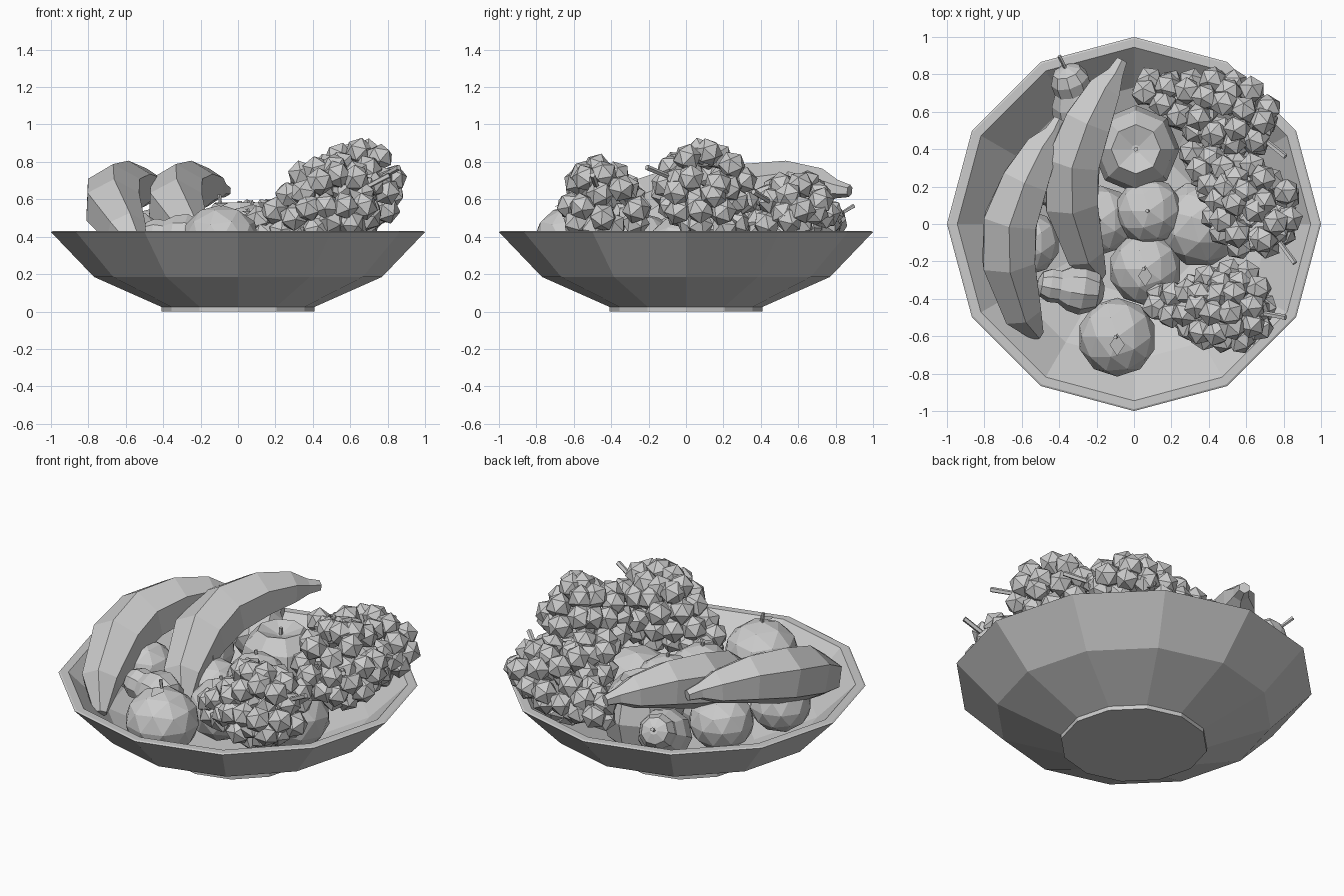
import bpy, bmesh, math, random
from mathutils import Vector, Matrix

random.seed(4)
if "Cube" in bpy.data.objects:
    bpy.data.objects.remove(bpy.data.objects["Cube"])

grey = bpy.data.materials.new("plain_grey")
grey.use_nodes = True
COLOUR = (0.6, 0.6, 0.6, 1)
grey.diffuse_color = COLOUR
grey.node_tree.nodes["Principled BSDF"].inputs["Base Color"].default_value = COLOUR


def finish(name, bm):
    bmesh.ops.recalc_face_normals(bm, faces=bm.faces)
    mesh = bpy.data.meshes.new(name)
    bm.to_mesh(mesh)
    bm.free()
    mesh.materials.append(grey)
    obj = bpy.data.objects.new(name, mesh)
    bpy.context.collection.objects.link(obj)


def frame(loc, axis):
    """Matrix placing local z along the axis at loc."""
    turn = Vector(axis).to_track_quat('Z', 'Y').to_matrix().to_4x4()
    return Matrix.Translation(loc) @ turn


def skin(bm, rings):
    """Join rings of points with side faces and cap both ends."""
    rows = [[bm.verts.new(p) for p in ring] for ring in rings]
    n = len(rows[0])
    for a, b in zip(rows, rows[1:]):
        for i in range(n):
            j = (i + 1) % n
            bm.faces.new((a[i], a[j], b[j], b[i]))
    bm.faces.new(rows[0])
    bm.faces.new(rows[-1])


def ring(r, z, sides, m=Matrix()):
    return [m @ Vector((r * math.cos(i * math.tau / sides),
                        r * math.sin(i * math.tau / sides), z)) for i in range(sides)]


def lathe(bm, profile, sides, m=Matrix(), scale=1):
    skin(bm, [ring(r * scale, z * scale, sides, m) for r, z in profile])


def rod(bm, a, b, r):
    a, b = Vector(a), Vector(b)
    lathe(bm, [(r, 0), (r * 1.3, (b - a).length)], 5, frame(a, b - a))


# Bowl: twelve-sided shell with a low foot and flat rim
bm = bmesh.new()
lathe(bm, [(0.41, 0), (0.41, 0.025), (0.77, 0.185), (1, 0.425), (0.99, 0.43),
           (0.945, 0.43), (0.73, 0.22), (0.38, 0.07)], 12)
finish("bowl", bm)

# Round fruit: faceted, slightly flattened balls with a stem and optional leaf


def round_fruit(name, loc, r, leaf=False, lean=(0, 0, 1), stem=1.05):
    bm = bmesh.new()
    m = frame(loc, lean)
    bmesh.ops.create_icosphere(bm, subdivisions=2, radius=r,
                               matrix=m @ Matrix.Diagonal((1.03, 1.03, 0.93, 1)))
    rod(bm, m @ Vector((0, 0, 0.8 * r)), m @ Vector((0.01, 0, stem * r)), 0.008)
    if leaf:
        pts = [(0, -0.1, 0.98), (0.2, 0.2, 0.98), (0, 0.5, 0.88), (-0.2, 0.2, 0.98)]
        bm.faces.new([bm.verts.new(m @ (Vector(p) * r)) for p in pts])
    finish(name, bm)


round_fruit("front_apple", (-0.09, -0.605, 0.38), 0.205, True, stem=1.2)
round_fruit("middle_apple", (0.08, 0.07, 0.41), 0.175)
round_fruit("leafed_apple", (0.06, -0.24, 0.35), 0.19, True)
round_fruit("right_apple", (0.35, 0, 0.31), 0.225, lean=(0.4, 0, 1))
round_fruit("left_apple", (-0.57, -0.1, 0.39), 0.17)
round_fruit("left_back_apple", (-0.43, 0.27, 0.39), 0.18)
round_fruit("inner_apple", (-0.18, 0.02, 0.32), 0.18)

# Back apple: broad at the top and dented round the stem
bm = bmesh.new()
place = Matrix.Translation((0.01, 0.4, 0.36))
lathe(bm, [(0.4, -0.9), (0.85, -0.5), (1, 0.1), (0.88, 0.6), (0.56, 0.95),
           (0.1, 0.8)], 8, place, 0.235)
rod(bm, place @ Vector((0, 0, 0.18)), place @ Vector((0, 0, 0.23)), 0.01)
finish("back_apple", bm)

# Pears: lathed bodies lying along an axis
PEAR = [(0.3, -0.95), (0.75, -0.7), (1, -0.1), (0.9, 0.4), (0.66, 0.8),
        (0.68, 1.2), (0.5, 1.55), (0.15, 1.7)]


def pear(name, loc, axis, r):
    bm = bmesh.new()
    m = frame(loc, axis)
    lathe(bm, PEAR, 9, m, r)
    rod(bm, m @ Vector((0, 0, 1.6 * r)), m @ Vector((0.01, 0, 2.2 * r)), 0.009)
    finish(name, bm)


pear("lying_pear", (-0.29, -0.35, 0.39), (-1, 0.15, 0.1), 0.135)
pear("back_pear", (-0.29, 0.62, 0.4), (-0.3, 0.85, 0.5), 0.155)

# Bananas: six-sided tapered sweep along a curved path, ridge uppermost
PATH = [(-0.52, -0.59, 0.3), (-0.6, -0.47, 0.43), (-0.67, -0.2, 0.56), (-0.66, 0.02, 0.63),
        (-0.58, 0.23, 0.665), (-0.49, 0.41, 0.665), (-0.435, 0.49, 0.655), (-0.4, 0.56, 0.645)]
WIDTH = [0.04, 0.115, 0.16, 0.163, 0.142, 0.1, 0.05, 0.033]


def banana(name, shift):
    bm = bmesh.new()
    pts = [Vector(p) + Vector(shift) for p in PATH]
    rings = []
    for i, (p, r) in enumerate(zip(pts, WIDTH)):
        along = pts[min(i + 1, len(pts) - 1)] - pts[max(i - 1, 0)]
        rings.append(ring(r, 0, 6, frame(p, along) @ Matrix.Rotation(math.pi / 6, 4, 'Z')))
    skin(bm, rings)
    finish(name, bm)


banana("left_banana", (0, 0, 0))
banana("right_banana", (0.335, 0.315, 0))

# Grapes: icosahedra in loose rings, a thin tail swelling to a broad head
SWELL = [0.25, 0.42, 0.6, 0.9, 1, 0.95, 0.55]


def grapes(name, tip, head, stem, wide):
    bm = bmesh.new()
    tip, head = Vector(tip), Vector(head)
    m = frame(tip, head - tip)
    length = (head - tip).length

    def grape(p):
        # Keep each grape resting inside the sloping bowl wall
        p.z = max(p.z, 0.28, p.xy.length - 0.4)
        axis = [random.uniform(-1, 1) for _ in range(3)]
        bmesh.ops.create_icosphere(bm, subdivisions=1, radius=0.077, matrix=frame(p, axis))

    for k, swell in enumerate(SWELL):
        t = k / (len(SWELL) - 1)
        r = wide * swell
        count = max(3, round(math.tau * r / 0.125))
        for i in range(count):
            a = (i + 0.5 * (k % 2)) * math.tau / count + random.uniform(-0.2, 0.2)
            rr = r * random.uniform(0.85, 1.12)
            p = m @ Vector((rr * math.cos(a), rr * math.sin(a), t * length))
            p.z += random.uniform(-0.02, 0.02)
            grape(p)
    grape(head.copy())
    rod(bm, head - (head - tip) * 0.2, stem, 0.012)
    finish(name, bm)


grapes("back_grapes", (0.07, 0.73, 0.48), (0.68, 0.52, 0.53), (0.81, 0.36, 0.64), 0.18)
grapes("right_grapes", (0.33, 0.38, 0.49), (0.76, -0.04, 0.71), (0.86, -0.21, 0.77), 0.19)
grapes("front_grapes", (0.13, -0.42, 0.46), (0.66, -0.46, 0.63), (0.81, -0.5, 0.73), 0.19)
